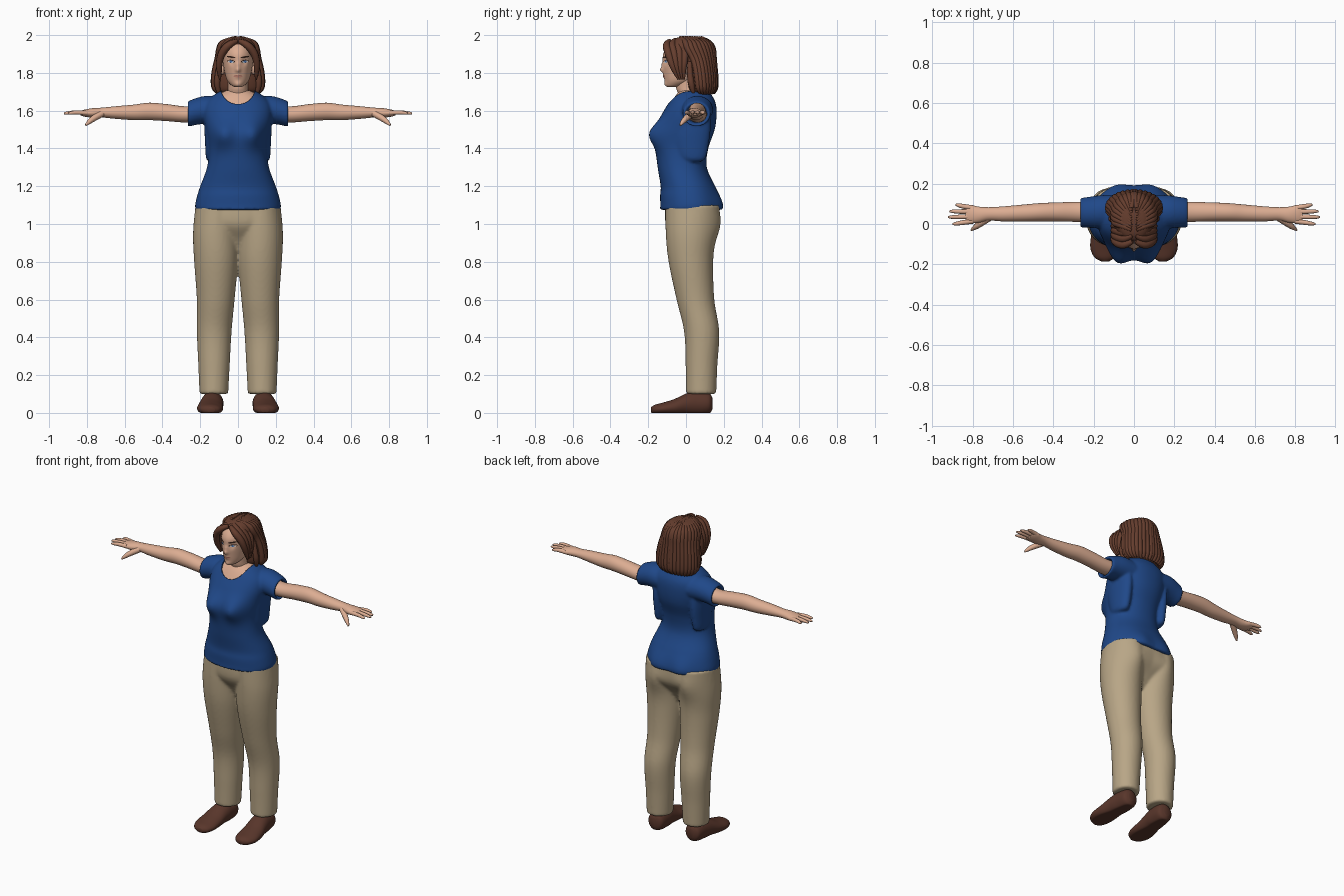
import bpy, bmesh, math
from mathutils import Vector, Matrix
from mathutils.bvhtree import BVHTree

cube = bpy.data.objects.get("Cube")
if cube:
    bpy.data.objects.remove(cube, do_unlink=True)


def material(name, r, g, b):
    m = bpy.data.materials.new(name)
    m.use_nodes = True
    m.diffuse_color = (r, g, b, 1)
    shader = next(n for n in m.node_tree.nodes if n.type == 'BSDF_PRINCIPLED')
    shader.inputs["Base Color"].default_value = (r, g, b, 1)
    shader.inputs["Roughness"].default_value = 0.8
    return m


SKIN = material("skin", .72, .42, .29)
BLUE = material("shirt blue", .014, .065, .25)
KHAKI = material("khaki", .48, .38, .24)
LEATHER = material("shoe brown", .10, .037, .024)
HAIR = material("hair brown", .13, .047, .027)
DARK = material("lash brown", .04, .018, .012)
WHITE = material("eye white", .7, .68, .65)
IRIS = material("iris blue", .06, .16, .4)
LIPS = material("lips", .48, .2, .15)


def spline(rows, steps=6):
    """Catmull-Rom interpolation of rows of numbers."""
    out = []
    for i in range(len(rows) - 1):
        a, b, c, d = (rows[min(max(i + k, 0), len(rows) - 1)] for k in (-1, 0, 1, 2))
        for s in range(steps):
            t = s / steps
            out.append([q + t / 2 * (r - p + t * (2*p - 5*q + 4*r - w + t * (3*(q - r) + w - p)))
                        for p, q, r, w in zip(a, b, c, d)])
    return out + [list(rows[-1])]


def loft(bm, rings, axis='z', sides=(1,), n=40, power=1.0):
    """Rings are (position, centre a, centre b, radius a, radius b)."""
    for side in sides:
        loops = []
        for pos, ca, cb, ra, rb in spline(rings):
            loop = []
            for k in range(n):
                t = 2 * math.pi * k / n
                c, s = math.cos(t), math.sin(t)
                a = ca + ra * math.copysign(abs(c) ** power, c)
                b = cb + rb * math.copysign(abs(s) ** power, s)
                x, y, z = {'x': (pos, a, b), 'y': (a, pos, b), 'z': (a, b, pos)}[axis]
                loop.append(bm.verts.new((side * x, y, z)))
            loops.append(loop)
        for p, q in zip(loops, loops[1:]):
            for k in range(n):
                j = (k + 1) % n
                bm.faces.new((p[k], p[j], q[j], q[k]))
        bm.faces.new(loops[0])
        bm.faces.new(loops[-1])


def bump(bm, centre, push, radius, sides=(1,)):
    for side in sides:
        c = Vector((centre[0] * side, centre[1], centre[2]))
        for v in bm.verts:
            v.co += Vector(push) * math.exp(-((v.co - c).length / radius) ** 2)


def ball(bm, centre, radii, tilt=0):
    m = Matrix.Translation(centre) @ Matrix.Rotation(tilt, 4, 'X') @ Matrix.Diagonal((*radii, 1))
    bmesh.ops.create_uvsphere(bm, u_segments=40, v_segments=24, radius=1, matrix=m)


def finish(name, bm, mat, voxel=0, smooth=4):
    bmesh.ops.recalc_face_normals(bm, faces=bm.faces)
    mesh = bpy.data.meshes.new(name)
    bm.to_mesh(mesh)
    mesh.shade_smooth()
    mesh.materials.append(mat)
    obj = bpy.data.objects.new(name, mesh)
    bpy.context.collection.objects.link(obj)
    if voxel:
        rem = obj.modifiers.new("fuse", 'REMESH')
        rem.mode, rem.voxel_size, rem.use_smooth_shade = 'VOXEL', voxel, True
        obj.modifiers.new("soften", 'SMOOTH').iterations = smooth
    return obj


def tubes(name, paths, mat):
    """Tapered round strands; path points are (x, y, z, radius)."""
    cu = bpy.data.curves.new(name, 'CURVE')
    cu.dimensions, cu.bevel_depth, cu.bevel_resolution = '3D', 1, 3
    cu.use_fill_caps, cu.resolution_u = True, 6
    for path in paths:
        for side in (1, -1):
            sp = cu.splines.new('NURBS')
            sp.points.add(len(path) - 1)
            for pt, (x, y, z, r) in zip(sp.points, path):
                pt.co, pt.radius = (side * x, y, z, 1), r
            sp.order_u, sp.use_endpoint_u, sp.use_smooth = 3, True, True
    cu.materials.append(mat)
    bpy.context.collection.objects.link(bpy.data.objects.new(name, cu))


BOTH = (1, -1)

# Trousers: two legs fused with a pelvis
bm = bmesh.new()
loft(bm, [(.1, .128, .08, .076, .08), (.25, .127, .082, .083, .084), (.43, .126, .083, .092, .093),
          (.6, .118, .05, .1, .1), (.8, .116, .026, .116, .118), (.95, .118, .025, .12, .132),
          (1.1, .11, .032, .115, .14)], sides=BOTH)
loft(bm, [(.85, 0, .03, .04, .05), (.92, 0, .03, .13, .09), (1, 0, .028, .225, .135),
          (1.1, 0, .032, .222, .142)], power=.9)
bump(bm, (.1, .16, 1), (0, .022, 0), .08, BOTH)
finish("trousers", bm, KHAKI, .009)

# Shoes, flattened at the sole
bm = bmesh.new()
loft(bm, [(.14, .135, .05, .02, .03), (.12, .132, .05, .05, .055), (.05, .135, .05, .058, .065),
          (0, .14, .045, .061, .057), (-.06, .146, .03, .067, .044), (-.12, .148, .022, .068, .033),
          (-.165, .146, .018, .05, .025), (-.185, .143, .016, .02, .014)], 'y', BOTH)
for v in bm.verts:
    v.co.z = max(v.co.z, 0)
finish("shoes", bm, LEATHER)

# Shirt: torso, hollow sleeves and loose cloth below the armholes
torso = [(1.075, 0, .022, .225, .16), (1.1, 0, .024, .227, .16), (1.15, 0, .018, .216, .155),
         (1.2, 0, .01, .2, .144), (1.3, 0, -.02, .164, .13), (1.4, 0, -.02, .154, .138),
         (1.5, 0, 0, .17, .152), (1.58, 0, .018, .182, .144), (1.64, 0, .032, .172, .125),
         (1.685, 0, .035, .125, .1), (1.715, 0, .038, .07, .077)]
bm = bmesh.new()
loft(bm, torso, n=64, power=.92)
bump(bm, (.085, -.15, 1.475), (0, -.055, 0), .07, BOTH)
bump(bm, (.09, .18, 1.1), (0, .02, 0), .07, BOTH)
loft(bm, [(1.33, .135, .04, .02, .04), (1.35, .135, .035, .034, .07), (1.42, .132, .03, .042, .09),
          (1.5, .132, .03, .045, .1), (1.6, .13, .04, .045, .09)], sides=BOTH)
loft(bm, [(.1, .06, 1.6, .085, .074), (.17, .06, 1.604, .082, .074), (.22, .058, 1.596, .077, .071),
          (.262, .056, 1.583, .072, .067), (.268, .056, 1.583, .062, .057),
          (.255, .056, 1.583, .055, .05), (.22, .056, 1.585, .05, .045)], 'x', BOTH)
shirt = finish("shirt", bm, BLUE, .008)

# Scooped neckline
bm = bmesh.new()
ball(bm, (0, .01, 1.692), (.092, .125, .065), .33)
cutter = finish("neckline_cutter", bm, BLUE)
cutter.hide_render = True
cutter.hide_set(True)
cut = shirt.modifiers.new("neckline", 'BOOLEAN')
cut.operation, cut.object = 'DIFFERENCE', cutter

# Chest beneath the shirt, and neck
bm = bmesh.new()
loft(bm, [(z - .008, x, y, a - .008, b - .008) for z, x, y, a, b in torso[6:]], n=64, power=.92)
loft(bm, [(1.6, 0, .035, .075, .075), (1.68, 0, .025, .06, .065), (1.72, 0, .014, .053, .066),
          (1.78, 0, .012, .055, .065)])
finish("neck_and_chest", bm, SKIN)

# Arms and palms
bm = bmesh.new()
loft(bm, [(.15, .06, 1.59, .055, .05), (.27, .06, 1.58, .05, .043), (.38, .06, 1.59, .047, .045),
          (.47, .058, 1.596, .045, .046), (.55, .054, 1.591, .042, .041), (.65, .05, 1.59, .037, .033),
          (.72, .05, 1.59, .033, .026), (.77, .046, 1.588, .04, .025), (.81, .049, 1.587, .045, .019),
          (.835, .05, 1.587, .038, .012)], 'x', BOTH)
finish("arms", bm, SKIN)

# Fingers and thumbs
digits = [[(.8, base, 1.588, .013), (.85, (base + tip) / 2, 1.592, .012),
           (reach - .01, tip, 1.587, .009), (reach, tip, 1.585, .004)]
          for base, tip, reach in ((.014, 0, .9), (.037, .034, .922), (.06, .063, .915), (.08, .095, .885))]
digits.append([(.72, .03, 1.585, .018), (.765, 0, 1.56, .017), (.795, -.022, 1.535, .011),
               (.806, -.03, 1.523, .005)])
tubes("fingers", digits, SKIN)

# Head with modelled nose, sockets, lips and ears
head = bmesh.new()
loft(head, [(1.725, 0, -.07, .018, .025), (1.735, 0, -.055, .036, .05), (1.76, 0, -.03, .057, .08),
            (1.8, 0, -.01, .07, .106), (1.85, 0, 0, .078, .122), (1.9, 0, .005, .08, .126),
            (1.94, 0, .01, .072, .108), (1.97, 0, .01, .045, .07)], n=96)
bump(head, (0, -.13, 1.842), (0, -.012, 0), .014)
bump(head, (0, -.125, 1.814), (0, -.025, 0), .014)
bump(head, (.036, -.115, 1.86), (0, .01, 0), .018, BOTH)
bump(head, (0, -.115, 1.782), (0, -.007, 0), .016)
bump(head, (0, -.1, 1.74), (0, -.008, 0), .018)
bmesh.ops.recalc_face_normals(head, faces=head.faces)
surface = BVHTree.FromBMesh(head)
for side in BOTH:
    ball(head, (side * .082, .012, 1.825), (.012, .022, .035))
finish("head", head, SKIN)


def face_patch(name, x, z, rx, rz, mat, lift, sides=BOTH, tilt=0):
    """Thin oval plate draped on the face."""
    bm = bmesh.new()
    for side in sides:
        ring = []
        centre = None
        for k in range(25):
            t = 2 * math.pi * k / 24
            r = 0 if k == 24 else 1
            u, w = r * rx * math.cos(t), r * rz * math.sin(t)
            px, pz = side * (x + u), z + w + tilt * u
            hit = surface.ray_cast(Vector((px, -1, pz)), Vector((0, 1, 0)))[0]
            v = bm.verts.new((px, hit.y - lift, pz))
            if r:
                ring.append(v)
            else:
                centre = v
        for k in range(24):
            bm.faces.new((ring[k], ring[(k + 1) % 24], centre)[::side])
    finish(name, bm, mat)


# Painted face details
face_patch("lashes", .037, 1.861, .021, .0085, DARK, .002, tilt=.1)
face_patch("eye_whites", .037, 1.859, .017, .0055, WHITE, .004, tilt=.1)
face_patch("irises", .037, 1.86, .007, .006, IRIS, .006)
face_patch("eyebrows", .037, 1.884, .023, .0045, DARK, .003, tilt=.15)
face_patch("mouth", 0, 1.782, .023, .0065, LIPS, .002, (1,))

# Hair volume behind the face
hair = [(1.69, 0, .09, .105, .055), (1.71, 0, .083, .122, .07), (1.75, 0, .08, .13, .078),
        (1.82, 0, .072, .122, .08), (1.88, 0, .058, .106, .088), (1.93, 0, .03, .1, .114),
        (1.965, 0, .02, .082, .1), (1.985, 0, .02, .055, .07), (1.993, 0, .02, .02, .03)]
bm = bmesh.new()
loft(bm, hair)
finish("hair_volume", bm, HAIR)

# Hair locks: back and side strands follow the volume, two fringe strands frame the face
locks = []
for i in range(10):
    a = math.radians(-12 + 11 * i)
    lock = [(.012, -.03 + .012 * i, 1.988, .008)]
    for z, x, y, rx, ry in reversed(hair[:7]):
        lock.append((rx * math.cos(a), y + ry * math.sin(a), z, .017 if z > 1.7 else .007))
    locks.append(lock)
for i in range(4):
    y = .03 * i
    locks.append([(.008, -.085 + y, 1.968 + y / 5, .012), (.045, -.108 + y, 1.955 + y / 9, .02),
                  (.084, -.095 + y, 1.91, .021), (.1, -.08 + y * .8, 1.86, .018),
                  (.1, -.06 + y / 2, 1.81, .015), (.095, -.04 + y / 3, 1.765, .005)])
locks.append([(.098, .02, 1.86, .012), (.108, .02, 1.79, .016), (.112, .03, 1.73, .018),
              (.1, .04, 1.69, .008)])
tubes("hair_locks", locks, HAIR)
